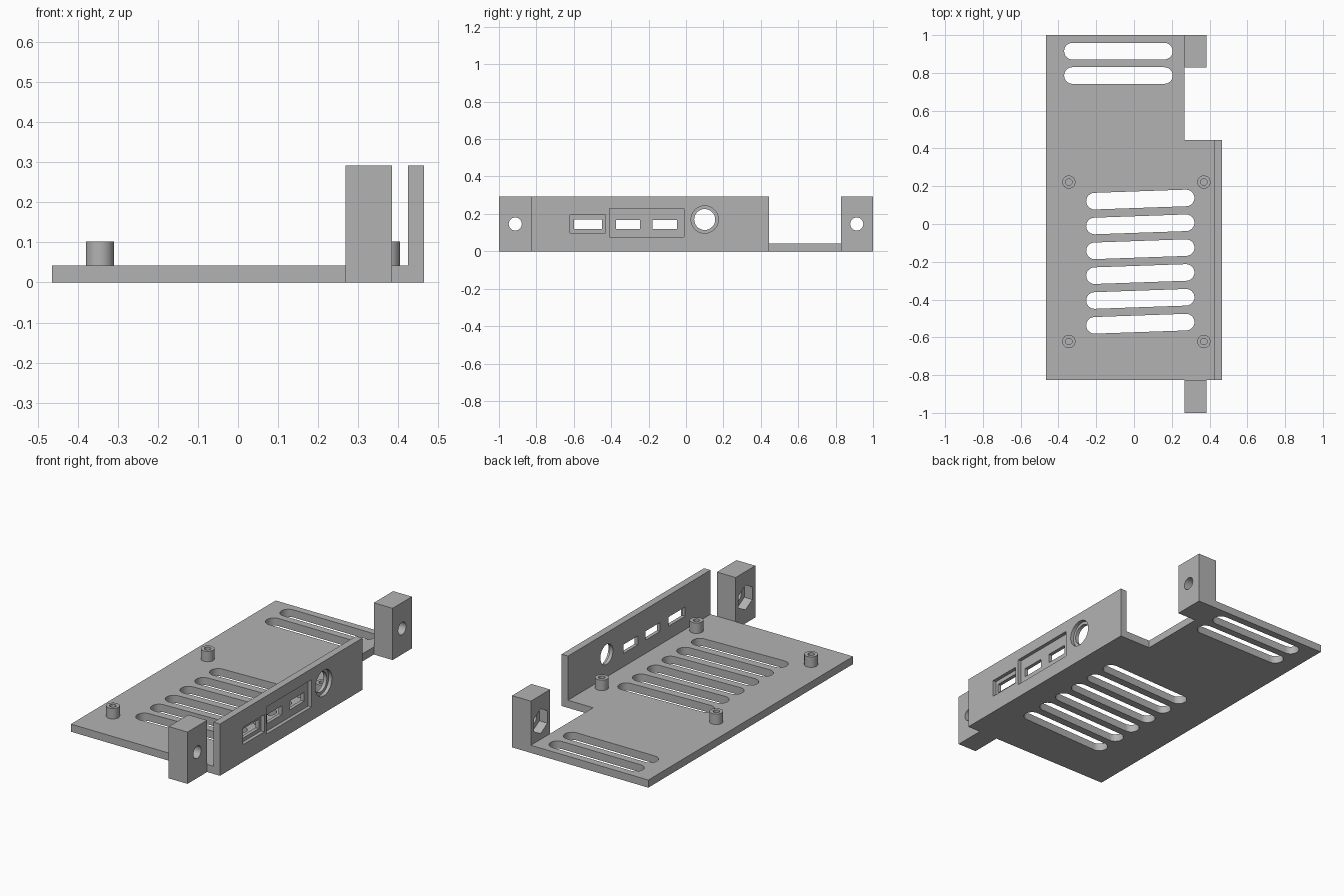
import bpy, bmesh, math
from mathutils import Vector

cube = bpy.data.objects.get("Cube")
if cube:
    bpy.data.objects.remove(cube, do_unlink=True)

grey = bpy.data.materials.new("plain_grey")
grey.use_nodes = True
COLOUR = (0.45, 0.45, 0.45, 1)
grey.diffuse_color = COLOUR
grey.node_tree.nodes["Principled BSDF"].inputs["Base Color"].default_value = COLOUR


def solid(name, outlines, lo, hi, axis="z"):
    """Extrude 2D outlines: (x, y) along z, or (y, z) along x."""
    bm = bmesh.new()
    for pts in outlines:
        at = (lambda p: (p[0], p[1], lo)) if axis == "z" else (lambda p: (lo, p[0], p[1]))
        face = bm.faces.new([bm.verts.new(at(p)) for p in pts])
        ext = bmesh.ops.extrude_face_region(bm, geom=[face])
        step = Vector((0, 0, hi - lo)) if axis == "z" else Vector((hi - lo, 0, 0))
        bmesh.ops.translate(bm, vec=step, verts=[v for v in ext["geom"] if isinstance(v, bmesh.types.BMVert)])
    bmesh.ops.recalc_face_normals(bm, faces=bm.faces)
    mesh = bpy.data.meshes.new(name)
    bm.to_mesh(mesh)
    bm.free()
    mesh.materials.append(grey)
    ob = bpy.data.objects.new(name, mesh)
    bpy.context.collection.objects.link(ob)
    return ob


def cut(ob, outlines, lo, hi, axis="z"):
    cutter = solid("cutter", outlines, lo, hi, axis)
    mod = ob.modifiers.new("cut", "BOOLEAN")
    mod.operation, mod.solver, mod.object = "DIFFERENCE", "EXACT", cutter
    bpy.context.view_layer.objects.active = ob
    bpy.ops.object.modifier_apply(modifier=mod.name)
    bpy.data.objects.remove(cutter, do_unlink=True)


def rect(a0, a1, b0, b1):
    return [(a0, b0), (a1, b0), (a1, b1), (a0, b1)]


def ring(a, b, r, n=32, start=0.0):
    return [(a + r * math.cos(start + math.tau * i / n), b + r * math.sin(start + math.tau * i / n))
            for i in range(n)]


def slot(x0, y0, x1, y1, r, n=12):
    tilt = math.atan2(y1 - y0, x1 - x0)
    pts = []
    for cx, cy, turn in ((x1, y1, -math.pi / 2), (x0, y0, math.pi / 2)):
        for i in range(n + 1):
            a = tilt + turn + math.pi * i / n
            pts.append((cx + r * math.cos(a), cy + r * math.sin(a)))
    return pts


def smooth(ob):
    bpy.ops.object.select_all(action="DESELECT")
    ob.select_set(True)
    bpy.context.view_layer.objects.active = ob
    bpy.ops.object.shade_smooth_by_angle(angle=math.radians(30))


PLATE_TOP, TOP = 0.043, 0.292
FRONT, STEP, BACK = -0.825, 0.445, 1.0
LEFT, NOTCH, WALL_IN, RIGHT = -0.465, 0.268, 0.425, 0.465

# Base plate with notched corner and vent slots
plate = solid("base_plate", [[(LEFT, FRONT), (WALL_IN, FRONT), (WALL_IN, STEP),
                              (NOTCH, STEP), (NOTCH, BACK), (LEFT, BACK)]], 0, PLATE_TOP)
vents = [slot(-0.209, 0.121 - 0.1315 * i, 0.276, 0.138 - 0.1315 * i, 0.044) for i in range(6)]
vents += [slot(-0.326, y, 0.161, y, 0.044) for y in (0.786, 0.915)]
cut(plate, vents, -0.1, 0.1)
smooth(plate)

# Port wall: shallow outer recesses, then through openings
wall = solid("port_wall", [rect(FRONT, STEP, 0, TOP)], WALL_IN, RIGHT, "x")
cut(wall, [rect(-0.62, -0.43, 0.097, 0.194), rect(-0.41, -0.01, 0.077, 0.23),
           ring(0.1, 0.17, 0.073, 48)], 0.445, 0.5, "x")
cut(wall, [rect(-0.6, -0.45, 0.118, 0.17), rect(-0.375, -0.245, 0.118, 0.168),
           rect(-0.178, -0.048, 0.118, 0.168), ring(0.1, 0.17, 0.056, 48)], 0.4, 0.5, "x")
smooth(wall)

# Mounting tabs with bolt hole and hexagonal nut pocket
for name, y0, y1, hole_y in (("front_tab", -1.0, FRONT, -0.913), ("back_tab", 0.828, BACK, 0.913)):
    tab = solid(name, [rect(y0, y1, 0, TOP)], NOTCH, 0.385, "x")
    cut(tab, [ring(hole_y, 0.146, 0.035)], 0.2, 0.5, "x")
    cut(tab, [ring(hole_y, 0.146, 0.07, 6, math.pi / 2)], 0.2, NOTCH + 0.05, "x")
    smooth(tab)

# Hollow board standoffs
for side, x in (("right", -0.345), ("left", 0.37)):
    for end, y in (("front", -0.622), ("back", 0.222)):
        post = solid(f"standoff_{end}_{side}", [ring(x, y, 0.035)], PLATE_TOP, 0.102)
        cut(post, [ring(x, y, 0.017)], 0, 0.2)
        smooth(post)
